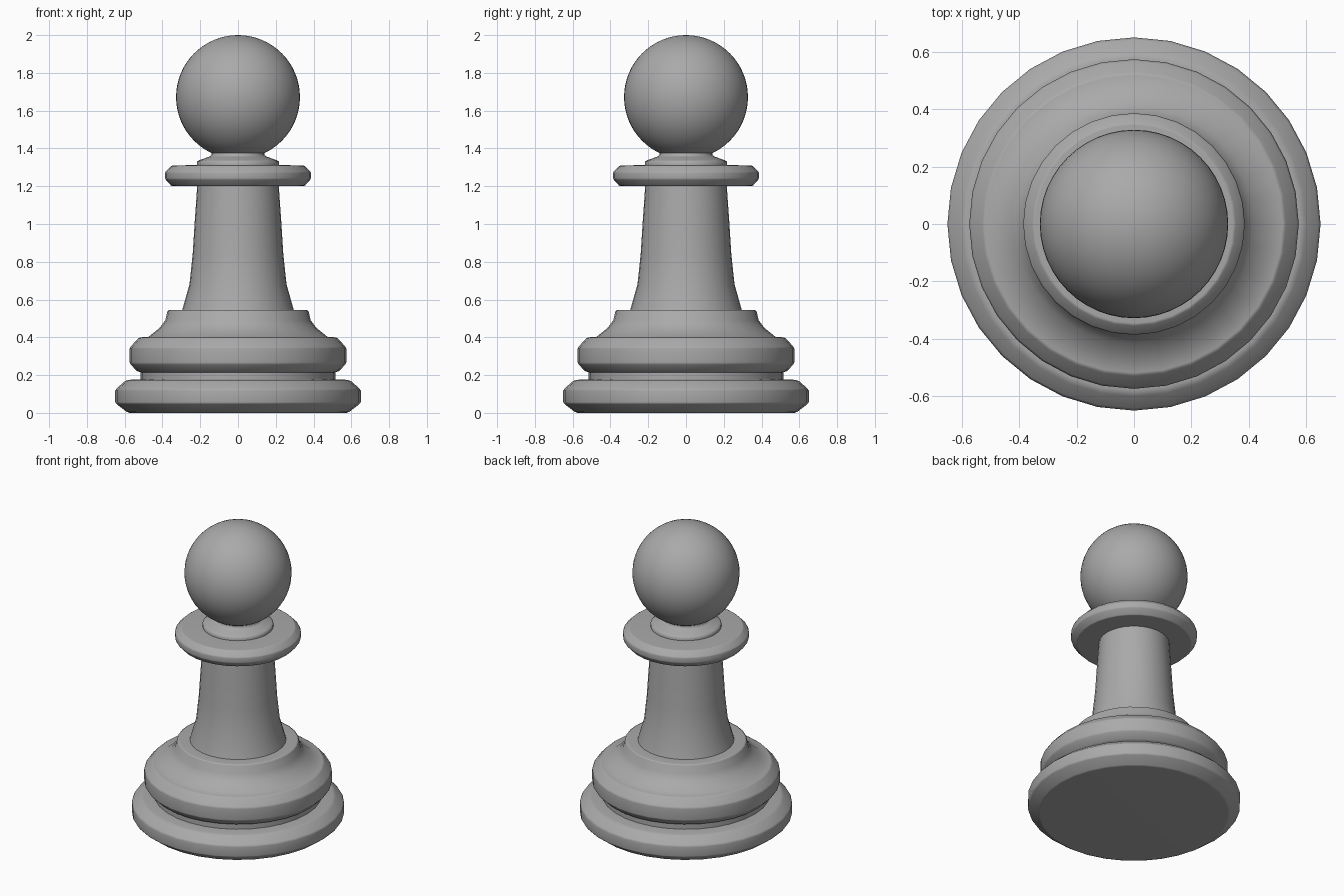
import bpy, bmesh, math

if "Cube" in bpy.data.objects:
    bpy.data.objects.remove(bpy.data.objects["Cube"])

SIDES = 32

# Mid-dark grey for the whole piece
grey = bpy.data.materials.new("dark_grey")
grey.diffuse_color = (0.4, 0.4, 0.4, 1)
grey.use_nodes = True
grey.node_tree.nodes["Principled BSDF"].inputs["Base Color"].default_value = grey.diffuse_color


def lathe(name, profile, angle=60):
    """Revolve (radius, z) points around z; radius 0 gives a closed end."""
    bm = bmesh.new()
    rings = []
    for r, z in profile:
        if r == 0:
            rings.append([bm.verts.new((0, 0, z))] * SIDES)
        else:
            rings.append([bm.verts.new((r * math.cos(2 * math.pi * i / SIDES),
                                        r * math.sin(2 * math.pi * i / SIDES), z))
                          for i in range(SIDES)])
    for a, b in zip(rings, rings[1:]):
        for i in range(SIDES):
            j = (i + 1) % SIDES
            bm.faces.new(list(dict.fromkeys((a[i], a[j], b[j], b[i]))))
    mesh = bpy.data.meshes.new(name)
    bm.to_mesh(mesh)
    bm.free()
    mesh.materials.append(grey)
    obj = bpy.data.objects.new(name, mesh)
    bpy.context.collection.objects.link(obj)
    bpy.ops.object.select_all(action='DESELECT')
    obj.select_set(True)
    bpy.context.view_layer.objects.active = obj
    bpy.ops.object.shade_smooth_by_angle(angle=math.radians(angle))
    # Larger faces lead the shading, so bands read flat with soft edges
    mod = obj.modifiers.new("weighted_shading", 'WEIGHTED_NORMAL')
    mod.keep_sharp = True
    return obj


# Foot disc and the groove above it
lathe("foot", [(0, 0), (0.575, 0), (0.59, 0.006), (0.642, 0.046), (0.65, 0.057),
               (0.65, 0.118), (0.642, 0.13), (0.6, 0.167), (0.58, 0.175),
               (0.515, 0.178), (0.515, 0.215)])

# Second ring with sloped shoulder and flat ledge
lathe("lower_ring", [(0.515, 0.215), (0.535, 0.221), (0.567, 0.255), (0.574, 0.268),
                     (0.574, 0.34), (0.567, 0.352), (0.53, 0.393), (0.518, 0.4),
                     (0.475, 0.402), (0.415, 0.45), (0.385, 0.49),
                     (0.373, 0.54), (0.36, 0.546), (0.295, 0.546)])

# Tapering stem
lathe("stem", [(0.295, 0.546), (0.257, 0.68), (0.24, 0.84), (0.23, 1.0), (0.216, 1.2)])

# Collar and small neck under the head
lathe("collar", [(0.216, 1.2), (0.345, 1.2), (0.355, 1.204), (0.382, 1.234), (0.386, 1.243),
                 (0.386, 1.27), (0.382, 1.279), (0.355, 1.306), (0.345, 1.31), (0.217, 1.312)])
lathe("neck", [(0.217, 1.312), (0.217, 1.33), (0.205, 1.338), (0.15, 1.357),
               (0.14, 1.365), (0.14, 1.385)], 80)

# Ball head
bpy.ops.mesh.primitive_uv_sphere_add(segments=48, ring_count=32, radius=0.328,
                                     location=(0, 0, 1.672))
head = bpy.context.object
head.name = "head"
head.data.materials.append(grey)
bpy.ops.object.shade_smooth()
